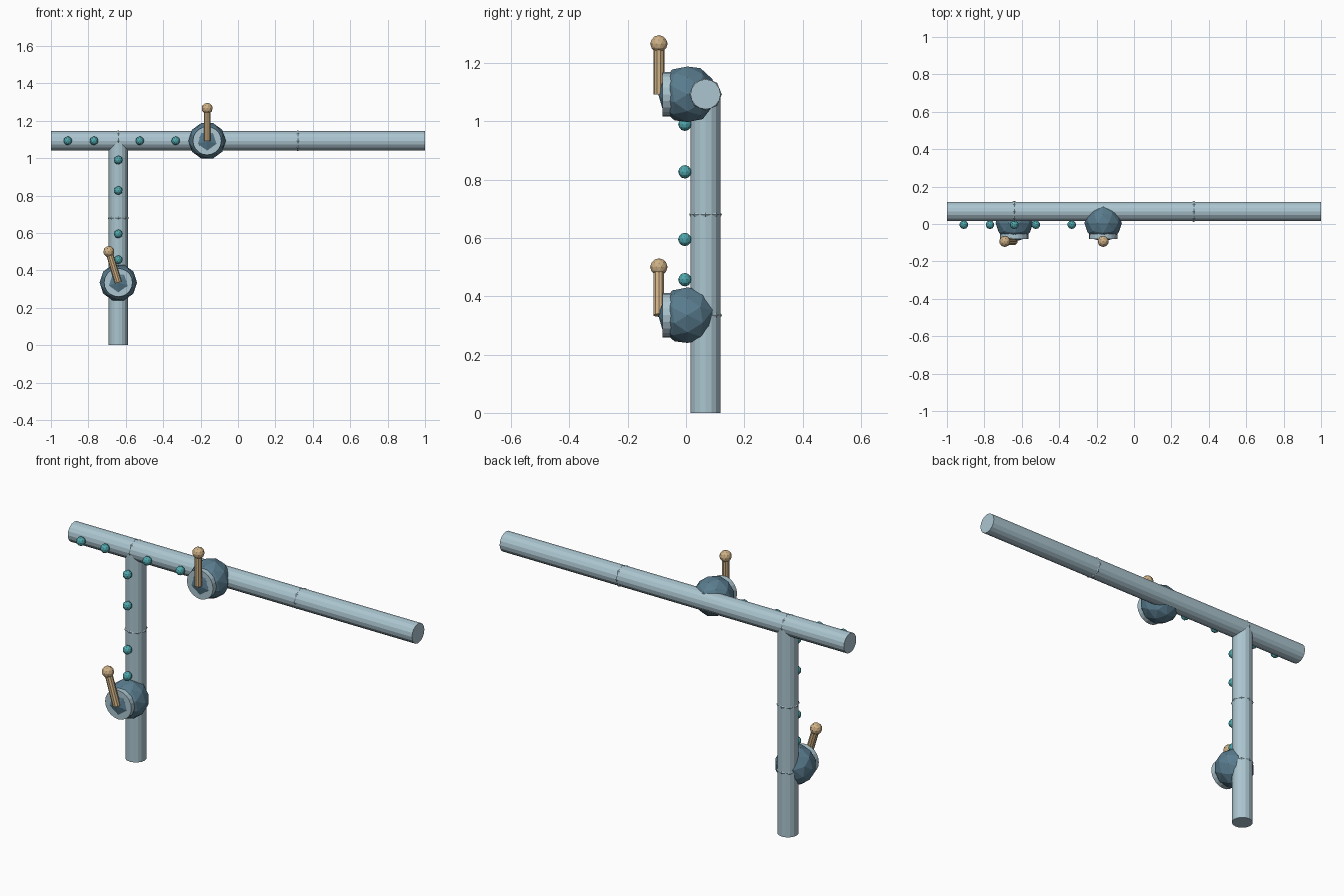
import bpy, math
from mathutils import Matrix, Vector

if "Cube" in bpy.data.objects:
    bpy.data.objects.remove(bpy.data.objects["Cube"])


def material(name, rgb):
    m = bpy.data.materials.new(name)
    m.diffuse_color = (*rgb, 1)
    m.use_nodes = True
    m.node_tree.nodes["Principled BSDF"].inputs["Base Color"].default_value = m.diffuse_color
    return m


PIPE = material("pale steel blue", (0.41, 0.56, 0.63))
BODY = material("dark slate blue", (0.10, 0.20, 0.27))
TEAL = material("teal", (0.08, 0.39, 0.42))
TAN = material("tan", (0.62, 0.44, 0.24))

PIPE_Y, PIPE_R, TOP_Z, DROP_X = 0.067, 0.0515, 1.093, -0.64


def finish(name, mat):
    ob = bpy.context.object
    ob.name = name
    ob.data.materials.append(mat)
    return ob


def rod(name, start, end, radius, sides, mat):
    a, b = Vector(start), Vector(end)
    bpy.ops.mesh.primitive_cylinder_add(vertices=sides, radius=radius, depth=(b - a).length,
                                        location=(a + b) / 2,
                                        rotation=(b - a).to_track_quat('Z', 'Y').to_euler())
    return finish(name, mat)


def ball(name, loc, radius, mat):
    bpy.ops.mesh.primitive_ico_sphere_add(subdivisions=2, radius=radius, location=loc)
    return finish(name, mat)


def joint_ring(name, loc, rot):
    bpy.ops.mesh.primitive_torus_add(major_segments=8, minor_segments=6, major_radius=0.045,
                                     minor_radius=0.011, location=loc, rotation=rot)
    finish(name, PIPE)


def valve(prefix, x, z, tilt):
    # faceted body with its pole facing forward, poking through the collar
    body = ball(prefix + "_valve_body", (0, 0, 0), 0.1, BODY)
    axes = Matrix(((0, 1, 0), (0, 0, -1), (-1, 0, 0))).to_4x4()
    body.matrix_world = Matrix.Translation((x, 0.005, z)) @ axes
    rod(prefix + "_valve_collar", (x, -0.04, z), (x, -0.08, z), 0.076, 20, PIPE)
    # lever and knob
    d = Vector((-math.sin(tilt), 0, math.cos(tilt)))
    base = Vector((x, -0.093, z))
    rod(prefix + "_lever", base, base + d * 0.165, 0.019, 10, TAN)
    ball(prefix + "_lever_knob", base + d * 0.173, 0.03, TAN)


# main pipe and drop pipe
rod("main_pipe", (-1, PIPE_Y, TOP_Z), (1, PIPE_Y, TOP_Z), PIPE_R, 16, PIPE)
rod("drop_pipe", (DROP_X, PIPE_Y, 0), (DROP_X, PIPE_Y, TOP_Z), PIPE_R, 16, PIPE)

# joint rings
for x in (DROP_X, 0.32):
    joint_ring("main_joint_ring", (x, PIPE_Y, TOP_Z), (0, math.pi / 2, 0))
for z in (0.68, 0.335):
    joint_ring("drop_joint_ring", (DROP_X, PIPE_Y, z), (0, 0, 0))

# valves
valve("main", -0.165, TOP_Z, 0)
valve("drop", DROP_X, 0.335, math.radians(17))

# flow beads
for x in (-0.91, -0.77, -0.525, -0.333):
    ball("main_bead", (x, -0.004, TOP_Z), 0.023, TEAL)
for z in (0.99, 0.827, 0.595, 0.457):
    ball("drop_bead", (DROP_X, -0.004, z), 0.023, TEAL)
